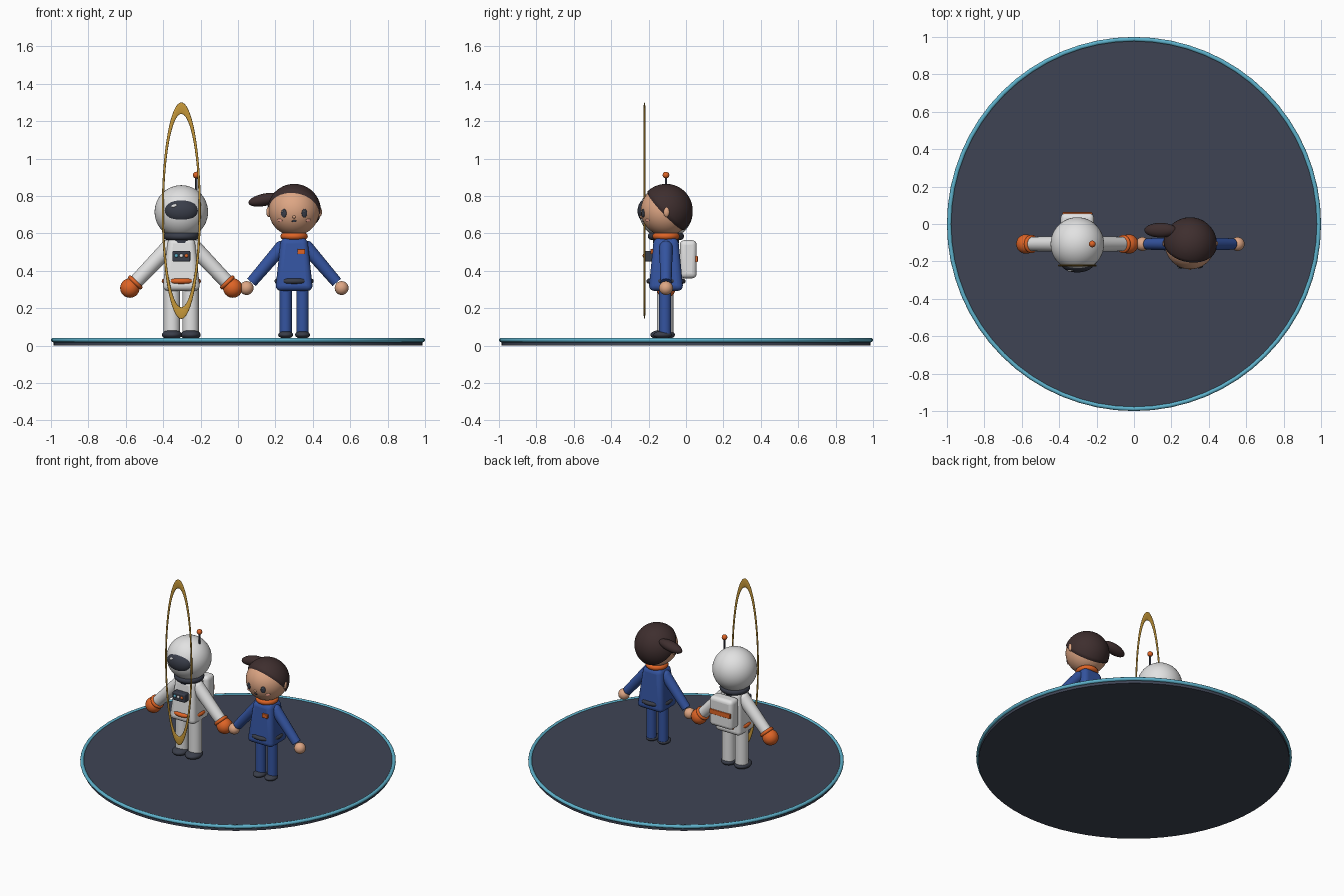
import bpy
import math
from mathutils import Vector

if "Cube" in bpy.data.objects:
    bpy.data.objects.remove(bpy.data.objects["Cube"], do_unlink=True)


def material(name, rgb):
    m = bpy.data.materials.new(name)
    m.use_nodes = True
    lin = [((c / 255 + 0.055) / 1.055) ** 2.4 for c in rgb]
    m.diffuse_color = (*lin, 1)
    m.node_tree.nodes["Principled BSDF"].inputs["Base Color"].default_value = (*lin, 1)
    return m


WHITE = material("suit white", (226, 226, 226))
SLATE = material("platform slate", (62, 68, 84))
CHARCOAL = material("charcoal", (58, 62, 74))
TEAL = material("rim teal", (94, 178, 204))
ORANGE = material("orange", (222, 100, 38))
GOLD = material("gold", (198, 152, 58))
BLUE = material("suit blue", (52, 84, 160))
HAIR = material("hair brown", (62, 46, 46))
SKIN = material("skin", (222, 166, 132))
CHEEK = material("cheek pink", (232, 160, 140))
Y = -0.107  # depth of both figures


def finish(name, mat, smooth=True):
    ob = bpy.context.object
    ob.name = name
    ob.data.materials.append(mat)
    if smooth:
        bpy.ops.object.shade_smooth_by_angle(angle=math.radians(40))
    return ob


def ball(name, mat, loc, size, rot=(0, 0, 0), seg=32):
    bpy.ops.mesh.primitive_uv_sphere_add(segments=seg, ring_count=seg // 2, location=loc, rotation=rot)
    bpy.context.object.scale = size if isinstance(size, tuple) else (size,) * 3
    return finish(name, mat)


def ring(name, mat, loc, major, minor, rot=(0, 0, 0), seg=48):
    bpy.ops.mesh.primitive_torus_add(location=loc, rotation=rot, major_radius=major, minor_radius=minor,
                                     major_segments=seg, minor_segments=12)
    return finish(name, mat)


def limb(name, mat, a, b, r1, r2):
    a, b = Vector(a), Vector(b)
    rot = (b - a).to_track_quat('Z', 'Y').to_euler()
    bpy.ops.mesh.primitive_cone_add(vertices=24, radius1=r1, radius2=r2, depth=(b - a).length,
                                    location=(a + b) / 2, rotation=rot)
    return finish(name, mat)


def block(name, mat, loc, half, bevel, taper=1.0):
    bpy.ops.mesh.primitive_cube_add(size=2, location=loc)
    ob = bpy.context.object
    for v in ob.data.vertices:
        k = taper if v.co.z > 0 else 1
        v.co = (v.co.x * half[0] * k, v.co.y * half[1] * k, v.co.z * half[2])
    mod = ob.modifiers.new("rounding", 'BEVEL')
    mod.width, mod.segments = bevel, 4
    return finish(name, mat)


def figure(who, cx, suit, hand_mat, leg, arm, hand, trim, belt):
    """Shared body: leg = (offset, radius), arm = (top, wrist), hand = (offset, radius)."""
    block(who + "_torso", suit, (cx, Y, 0.435), (0.101, 0.093, 0.142), 0.03, 0.7)
    ring(who + "_belt", belt, (cx, Y, 0.345), 0.091, 0.014)
    for s, side in ((-1, "right"), (1, "left")):
        x = cx + s * leg[0]
        limb(f"{who}_{side}_leg", suit, (x, Y - 0.005, 0.055), (x, Y - 0.005, 0.33), leg[1], leg[1])
        ball(f"{who}_{side}_boot", CHARCOAL, (x, Y - 0.018, 0.058),
             (leg[1] * 1.22, leg[1] * 1.5, leg[1] * 0.62))
        shoulder = Vector((cx + s * 0.068, Y, 0.525))
        palm = Vector((cx + s * hand[0], Y, 0.308))
        wrist = shoulder.lerp(palm, 0.86)
        ball(f"{who}_{side}_shoulder", suit, shoulder, arm[0])
        limb(f"{who}_{side}_arm", suit, shoulder, wrist, *arm)
        ball(f"{who}_{side}_hand", hand_mat, palm, hand[1])
        if trim:
            turn = (palm - shoulder).to_track_quat('Z', 'Y').to_euler()
            ring(f"{who}_{side}_cuff", trim, wrist, arm[1], 0.011, turn, 24)


# Platform
bpy.ops.mesh.primitive_cylinder_add(vertices=64, radius=0.986, depth=0.035, location=(0, 0, 0.0175))
finish("platform", SLATE)
ring("platform_rim", TEAL, (0, 0, 0.03), 0.988, 0.012, seg=64)

# Astronaut
AX = -0.303
figure("astronaut", AX, WHITE, ORANGE, (0.05, 0.044), (0.043, 0.038), (0.275, 0.052), ORANGE, ORANGE)
ring("astronaut_neck_ring", CHARCOAL, (AX, Y, 0.585), 0.077, 0.02)
limb("astronaut_neck", CHARCOAL, (AX, Y, 0.55), (AX, Y, 0.62), 0.07, 0.07)
ball("helmet", WHITE, (AX, Y, 0.715), 0.143, seg=48)
ball("visor", CHARCOAL, (AX, Y - 0.098, 0.721), (0.092, 0.054, 0.068))
ball("visor_glint", WHITE, (AX - 0.038, Y - 0.143, 0.748), (0.016, 0.004, 0.008), (0, -0.3, 0), 16)
limb("antenna_rod", CHARCOAL, (-0.223, Y, 0.81), (-0.223, Y, 0.905), 0.006, 0.006)
ball("antenna_tip", ORANGE, (-0.223, Y, 0.912), 0.018, seg=20)

# Chest panel and buttons
block("chest_panel", CHARCOAL, (AX, Y - 0.095, 0.478), (0.048, 0.024, 0.029), 0.008)
for i, mat in enumerate((TEAL, WHITE, ORANGE)):
    ball(f"panel_button_{i + 1}", mat, (AX + (i - 1) * 0.027, Y - 0.119, 0.481), (0.01, 0.006, 0.01), seg=16)

# Backpack
block("backpack", WHITE, (AX, 0.012, 0.462), (0.089, 0.045, 0.102), 0.025)
block("backpack_stripe", ORANGE, (AX, 0.056, 0.463), (0.08, 0.007, 0.017), 0.004)

# Tall flat hoop in front of the astronaut
hoop = ring("gold_hoop", GOLD, (AX, -0.222, 0.722), 0.548, 0.031, (math.pi / 2, 0, 0), 64)
hoop.scale = (0.18, 1, 0.15)

# Child in the blue suit
GX, HZ, R = 0.3, 0.722, 0.135
figure("child", GX, BLUE, SKIN, (0.045, 0.033), (0.036, 0.03), (0.254, 0.037), None, CHARCOAL)
ring("child_collar", ORANGE, (GX, Y, 0.585), 0.055, 0.018)
limb("child_neck", SKIN, (GX, Y, 0.55), (GX, Y, 0.62), 0.048, 0.048)
block("chest_badge", ORANGE, (GX + 0.038, Y - 0.074, 0.503), (0.021, 0.009, 0.014), 0.004)
ball("child_head", SKIN, (GX, Y, HZ), R, seg=48)

# Hair: a tilted half shell covering the crown and the back of the head
tilt = Vector((0.12, 0.72, 0.68)).to_track_quat('Z', 'Y').to_euler()
hair = ball("hair_cap", HAIR, (GX, Y, HZ), 0.143, tilt, 48)
cut = [v for v in hair.data.vertices if v.co.z < -0.02]
for v in cut:
    v.co = v.co.normalized() * 0.85
ball("ponytail", HAIR, (0.142, -0.033, 0.78), (0.088, 0.039, 0.033), (0, -0.2, 0))

# Face
def on_face(name, mat, dx, dz, half):
    y = Y - math.sqrt(R * R - dx * dx - dz * dz)
    ball(name, mat, (GX + dx, y, HZ + dz), half, (0, 0, math.asin(dx / R)), 16)


for s, side in ((-1, "right"), (1, "left")):
    on_face(f"{side}_eye", CHARCOAL, s * 0.055, -0.014, (0.016, 0.007, 0.023))
    on_face(f"{side}_eye_glint", WHITE, s * 0.055 - 0.004, -0.004, (0.004, 0.01, 0.005))
    on_face(f"{side}_cheek", CHEEK, s * 0.076, -0.052, (0.016, 0.004, 0.01))
    ball(f"{side}_ear", SKIN, (GX + s * 0.135, Y + 0.003, 0.715), (0.014, 0.017, 0.027), seg=20)
on_face("nose", SKIN, 0, -0.034, (0.009, 0.009, 0.008))
on_face("mouth", CHARCOAL, 0, -0.056, (0.013, 0.004, 0.006))
